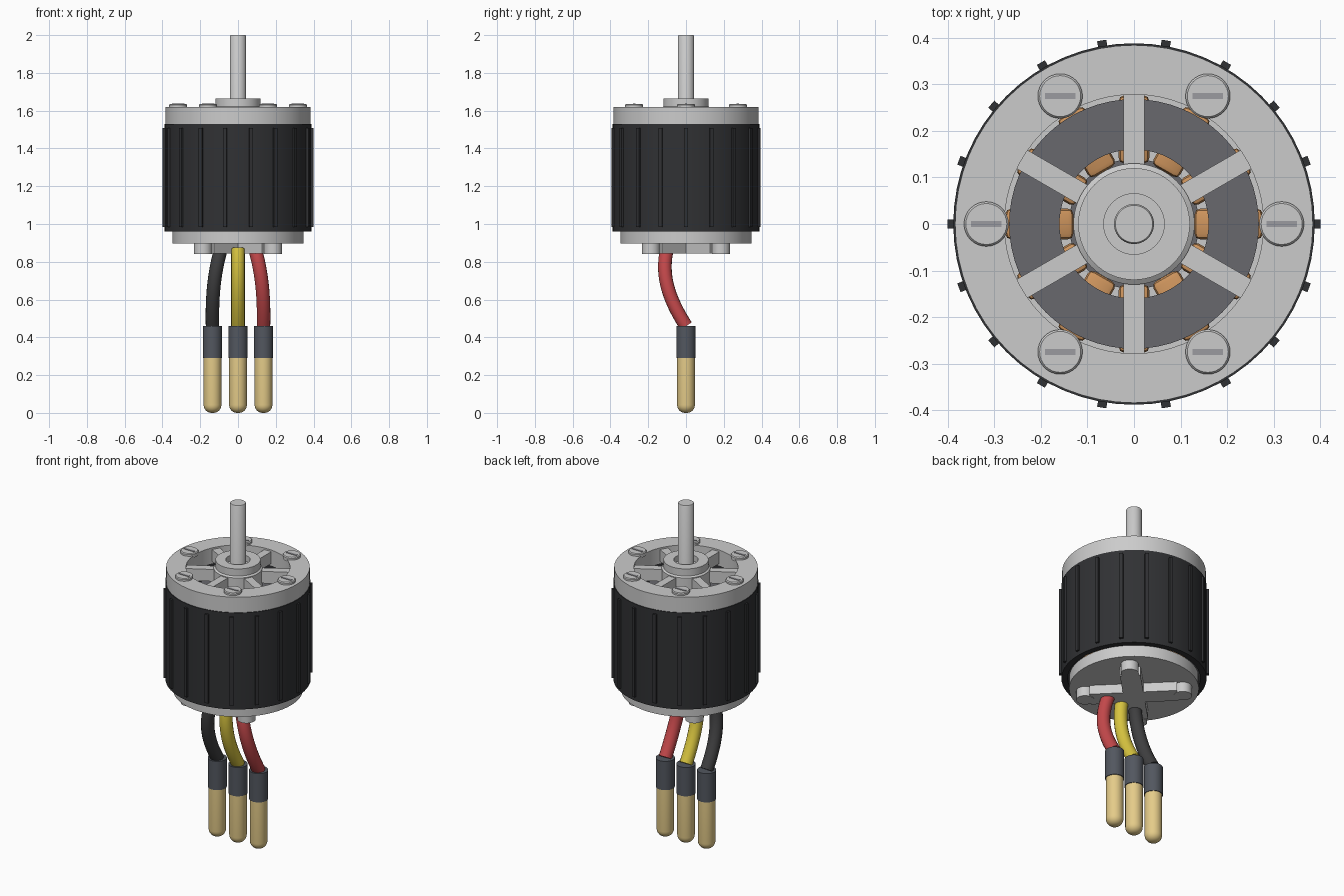
import bpy, bmesh
from math import pi, cos, sin, radians
from mathutils import Matrix, Vector

if "Cube" in bpy.data.objects:
    bpy.data.objects.remove(bpy.data.objects["Cube"])


def material(name, r, g, b):
    m = bpy.data.materials.new(name)
    m.diffuse_color = (r, g, b, 1)
    m.use_nodes = True
    m.node_tree.nodes["Principled BSDF"].inputs["Base Color"].default_value = m.diffuse_color
    return m


BLACK = material("can_black", .03, .031, .034)
SLEEVE = material("sleeve_grey", .085, .095, .115)
GOLD = material("gold", .78, .6, .25)
COPPER = material("copper", .62, .3, .11)
STEEL = material("stator_grey", .14, .14, .155)
SLOT = material("slot_grey", .33, .33, .35)


def finish(name, bm, mat=None):
    bmesh.ops.remove_doubles(bm, verts=bm.verts, dist=1e-5)
    bmesh.ops.recalc_face_normals(bm, faces=bm.faces)
    me = bpy.data.meshes.new(name)
    bm.to_mesh(me)
    bm.free()
    ob = bpy.data.objects.new(name, me)
    bpy.context.collection.objects.link(ob)
    if mat:
        me.materials.append(mat)
    bpy.ops.object.select_all(action='DESELECT')
    ob.select_set(True)
    bpy.context.view_layer.objects.active = ob
    bpy.ops.object.shade_smooth_by_angle(angle=radians(32))
    return ob


def lathe(name, profile, mat=None, at=(0, 0), ring=False, steps=64):
    """Spin (radius, z) points about a vertical axis; ring closes the loop."""
    bm = bmesh.new()
    vs = [bm.verts.new((r, 0, z)) for r, z in profile]
    pairs = list(zip(vs, vs[1:])) + ([(vs[-1], vs[0])] if ring else [])
    es = [bm.edges.new(p) for p in pairs]
    bmesh.ops.spin(bm, geom=vs + es, cent=(0, 0, 0), axis=(0, 0, 1),
                   angle=2 * pi, steps=steps)
    bmesh.ops.translate(bm, verts=bm.verts, vec=(*at, 0))
    return finish(name, bm, mat)


def tube(name, r0, r1, z0, z1, mat=None):
    return lathe(name, [(r0, z0), (r1, z0), (r1, z1), (r0, z1)], mat, ring=True)


def disc(name, r, z0, z1, mat=None, at=(0, 0), steps=64):
    return lathe(name, [(0, z0), (r, z0), (r, z1), (0, z1)], mat, at, steps=steps)


def radial_boxes(name, count, r0, r1, width, z0, z1, start=0, mat=None, bevel=0):
    """Equal boxes arranged like spokes, in one object."""
    bm = bmesh.new()
    for i in range(count):
        m = (Matrix.Rotation(radians(start) + 2 * pi * i / count, 4, 'Z')
             @ Matrix.Translation(((r0 + r1) / 2, 0, (z0 + z1) / 2))
             @ Matrix.Diagonal((r1 - r0, width, z1 - z0, 1)))
        bmesh.ops.create_cube(bm, size=1, matrix=m)
    if bevel:
        bmesh.ops.bevel(bm, geom=bm.edges[:], offset=bevel, segments=2,
                        affect='EDGES', profile=.5)
    return finish(name, bm, mat)


# Rotating can with ribs
tube("can", .355, .388, .96, 1.53, BLACK)
radial_boxes("can_ribs", 18, .38, .40, .02, .985, 1.508, 0, BLACK)

# Top cap: rim, spokes and hub
tube("top_cap_rim", .278, .384, 1.525, 1.62)
radial_boxes("top_cap_spokes", 6, .11, .285, .046, 1.54, 1.61, 30)
lathe("hub", [(.03, 1.50), (.13, 1.50), (.13, 1.615), (.12, 1.622), (.12, 1.664),
              (.065, 1.664), (.065, 1.63), (.03, 1.63)], ring=True)
lathe("shaft", [(0, .9), (.043, .9), (.043, 1.995), (.04, 2), (0, 2)])

# Slotted screws on the rim
for i in range(6):
    a = i * pi / 3
    x, y = .317 * cos(a), .317 * sin(a)
    lathe(f"screw_{i + 1}", [(0, 1.61), (.048, 1.61), (.048, 1.63), (.044, 1.635),
                             (0, 1.635)], at=(x, y), steps=32)
    bm = bmesh.new()
    bmesh.ops.create_cube(bm, size=1, matrix=Matrix.Translation((x, y, 1.634))
                          @ Matrix.Diagonal((.066, .013, .008, 1)))
    finish(f"screw_slot_{i + 1}", bm, SLOT)

# Stator and copper windings inside
tube("stator_plate", .16, .268, 1.42, 1.45, STEEL)
tube("stator_core", .10, .14, .96, 1.38, STEEL)
radial_boxes("windings", 12, .13, .276, .066, 1.02, 1.43, 0, COPPER, .012)

# Base plate and cross mount with round feet
disc("base_plate", .347, .897, .965)
radial_boxes("mount_arms", 4, 0, .235, .11, .843, .90, 45)
for i in range(4):
    a = pi / 4 + i * pi / 2
    disc(f"mount_foot_{i + 1}", .048, .84, .90, None,
         (.262 * cos(a), .262 * sin(a)), 32)

# Wires, sleeves and bullet plugs
tip = [(.047 - .042 + .042 * sin(t * pi / 12), .042 - .042 * cos(t * pi / 12))
       for t in range(7)]
wires = [("black", -1, (.05, .05, .052)), ("yellow", 0, (.68, .55, .05)),
         ("red", 1, (.55, .065, .07))]
for name, s, rgb in wires:
    cu = bpy.data.curves.new(name + "_wire", 'CURVE')
    cu.dimensions = '3D'
    cu.bevel_depth = .036
    cu.bevel_resolution = 6
    cu.resolution_u = 20
    cu.use_fill_caps = True
    sp = cu.splines.new('BEZIER')
    sp.bezier_points.add(1)
    p0, h0 = Vector((s * .09, -.10, .868)), Vector((s * .13, -.135, .73))
    p1, h1 = Vector((s * .135, 0, .46)), Vector((s * .138, -.09, .60))
    for bp, co, left, right in ((sp.bezier_points[0], p0, 2 * p0 - h0, h0),
                                (sp.bezier_points[1], p1, h1, 2 * p1 - h1)):
        bp.handle_left_type = bp.handle_right_type = 'FREE'
        bp.co, bp.handle_left, bp.handle_right = co, left, right
    cu.materials.append(material(name + "_insulation", *rgb))
    ob = bpy.data.objects.new(name + "_wire", cu)
    bpy.context.collection.objects.link(ob)
    bpy.ops.object.select_all(action='DESELECT')
    ob.select_set(True)
    bpy.context.view_layer.objects.active = ob
    bpy.ops.object.convert(target='MESH')
    bpy.ops.object.shade_smooth_by_angle(angle=radians(40))
    at = (s * .135, 0)
    disc(name + "_sleeve", .051, .29, .46, SLEEVE, at, 32)
    lathe(name + "_plug", [(0, 0)] + tip + [(.047, .30), (0, .30)], GOLD, at, steps=32)
